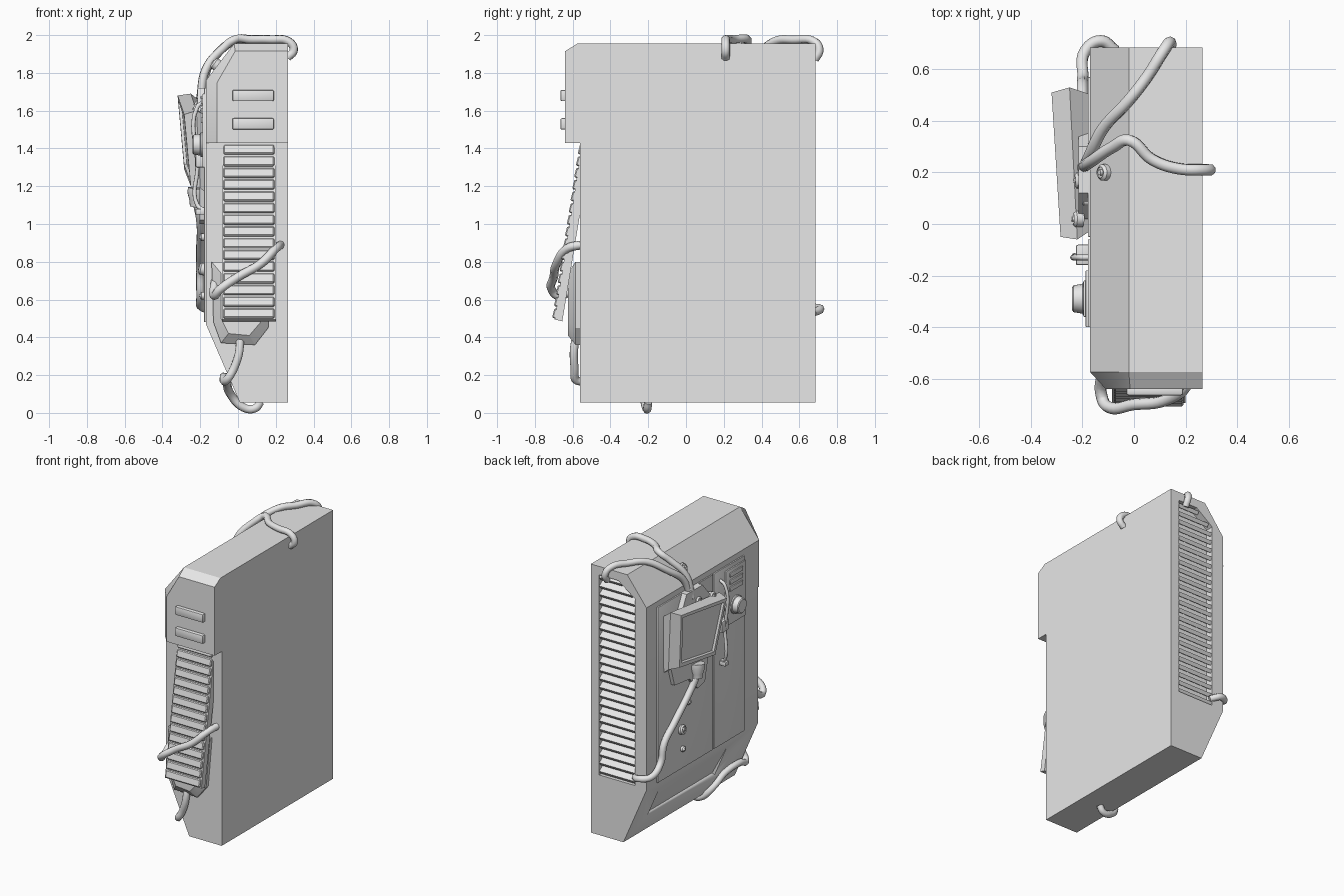
import bpy, bmesh, math
from mathutils import Vector, Matrix

old = bpy.data.objects.get("Cube")
if old:
    bpy.data.objects.remove(old, do_unlink=True)

grey = bpy.data.materials.new("plain_grey")
grey.use_nodes = True
grey.diffuse_color = (0.8, 0.8, 0.8, 1)
grey.node_tree.nodes["Principled BSDF"].inputs["Base Color"].default_value = (0.8, 0.8, 0.8, 1)


def finish(name, bm, angle=30):
    bmesh.ops.recalc_face_normals(bm, faces=bm.faces[:])
    mesh = bpy.data.meshes.new(name)
    bm.to_mesh(mesh)
    bm.free()
    mesh.materials.append(grey)
    ob = bpy.data.objects.new(name, mesh)
    bpy.context.collection.objects.link(ob)
    bpy.ops.object.select_all(action='DESELECT')
    ob.select_set(True)
    bpy.context.view_layer.objects.active = ob
    if angle:
        bpy.ops.object.shade_smooth_by_angle(angle=math.radians(angle))
    return ob


def add_loft(bm, rings):
    """Skin a stack of equal-length rings and cap both ends."""
    vs = [[bm.verts.new(p) for p in r] for r in rings]
    n = len(vs[0])
    for a, b in zip(vs, vs[1:]):
        for i in range(n):
            bm.faces.new((a[i], a[(i + 1) % n], b[(i + 1) % n], b[i]))
    bm.faces.new(vs[0])
    return bm.faces.new(vs[-1])


def loft(name, *rings, bevel=0):
    bm = bmesh.new()
    add_loft(bm, rings)
    if bevel:
        bmesh.ops.bevel(bm, geom=bm.edges[:], offset=bevel, segments=2, affect='EDGES', profile=0.5)
    return finish(name, bm)


def at_y(pts, y):
    return [(x, y, z) for x, z in pts]


def at_x(pts, x):
    return [(x, y, z) for y, z in pts]


def add_box(bm, center, size, rot=None):
    m = Matrix.Translation(center) @ (rot or Matrix()) @ Matrix.Diagonal((*size, 1))
    bmesh.ops.create_cube(bm, size=1, matrix=m)


def box(name, lo, hi, bevel=0):
    lo, hi = Vector(lo), Vector(hi)
    bm = bmesh.new()
    add_box(bm, (lo + hi) / 2, hi - lo)
    if bevel:
        bmesh.ops.bevel(bm, geom=bm.edges[:], offset=bevel, segments=2, affect='EDGES', profile=0.5)
    return finish(name, bm)


def cut(ob, cutter):
    mod = ob.modifiers.new("cut", 'BOOLEAN')
    mod.object = cutter
    mod.solver = 'EXACT'
    cutter.hide_render = True
    cutter.hide_viewport = True


def cable(name, pts, radius=0.023):
    cu = bpy.data.curves.new(name, 'CURVE')
    cu.dimensions = '3D'
    cu.bevel_depth, cu.bevel_resolution, cu.resolution_u = radius, 2, 6
    cu.use_fill_caps = True
    sp = cu.splines.new('BEZIER')
    sp.bezier_points.add(len(pts) - 1)
    for bp, p in zip(sp.bezier_points, pts):
        bp.co = p
        bp.handle_left_type = bp.handle_right_type = 'AUTO'
    cu.materials.append(grey)
    ob = bpy.data.objects.new(name, cu)
    bpy.context.collection.objects.link(ob)


def knob(name, pos, direction, profile):
    """Turned part: profile is a list of (radius, height along direction)."""
    rot = Vector(direction).to_track_quat('Z', 'Y')
    ring = lambda r, h: [Vector(pos) + rot @ Vector((r * math.cos(t), r * math.sin(t), h))
                         for t in (math.tau * i / 16 for i in range(16))]
    loft(name, *[ring(r, h) for r, h in profile])


# Cabinet body with sloped top and bottom edges
shape = [(0.265, 0.055), (0.265, 1.955), (-0.02, 1.955), (-0.17, 1.76), (-0.17, 0.47), (0.01, 0.055)]
body = loft("cabinet_body", at_y(shape, -0.56), at_y(shape, 0.685))

# Recesses for the rear vent and the slot on the lower slope
vent = [(0.2, 0.48), (0.2, 1.895), (0.05, 1.895), (-0.08, 1.80), (-0.08, 0.48)]
cut(body, loft("rear_vent_cutter", at_y(vent, 0.63), at_y(vent, 0.75)))
slot = [(-0.2, 0.40), (-0.15, 0.42), (-0.03, 0.2), (-0.08, 0.17)]
cut(body, loft("slot_cutter", at_y(slot, -0.25), at_y(slot, 0.5)))

# Rear louvres, shortened where the opening is clipped
bm = bmesh.new()
count = 24
tilt = Matrix.Rotation(math.radians(-35), 4, 'X')
for i in range(count):
    z = 0.51 + i * 1.37 / (count - 1)
    left = -0.08 if z < 1.8 else -0.08 + (z - 1.8) * 1.37
    add_box(bm, ((0.2 + left) / 2, 0.655, z), (0.2 - left, 0.052, 0.026), tilt)
finish("rear_louvres", bm)

# Hood on the upper front, tapering to its front face
hood = [(0.265, 1.43), (0.265, 1.955), (-0.02, 1.955), (-0.17, 1.76), (-0.17, 1.43)]
face = [(0.265, 1.43), (0.265, 1.915), (-0.015, 1.915), (-0.11, 1.75), (-0.11, 1.43)]
loft("front_hood", at_y(hood, -0.55), at_y(hood, -0.575), at_y(face, -0.64))
for z in (1.53, 1.68):
    box("hood_button", (-0.03, -0.665, z - 0.03), (0.19, -0.63, z + 0.03), 0.008)

# Tilted front vent with slats
side = [(-0.55, 1.425), (-0.695, 0.495), (-0.655, 0.485), (-0.50, 1.425)]
loft("front_vent_frame", at_x(side, -0.085), at_x(side, 0.2))
bm = bmesh.new()
lean = Matrix.Rotation(math.radians(-14), 4, 'X')
for i in range(15):
    t = (i + 0.5) / 15
    add_box(bm, (0.0575, -0.697 + 0.145 * t, 0.495 + 0.93 * t), (0.27, 0.022, 0.052), lean)
bmesh.ops.bevel(bm, geom=bm.edges[:], offset=0.006, segments=1, affect='EDGES')
finish("front_vent_slats", bm)

# Lumpy housing behind the lower end of the front vent
lump = [(-0.14, 0.8), (-0.13, 0.48), (-0.09, 0.37), (0.09, 0.36), (0.16, 0.45), (0.19, 0.8)]
tip = [(-0.09, 0.74), (-0.09, 0.5), (-0.05, 0.42), (0.06, 0.41), (0.12, 0.48), (0.15, 0.74)]
loft("vent_housing", at_y(lump, -0.55), at_y(lump, -0.585), at_y(tip, -0.625))

# Twin doors on the detailed side
for lo, hi in ((-0.4, -0.06), (-0.05, 0.57)):
    box("side_door", (-0.179, lo, 0.48), (-0.165, hi, 1.72), 0.003)

# Control plate, large knob, keys and lever
box("control_plate", (-0.188, -0.4, 1.3), (-0.17, -0.18, 1.69), 0.004)
knob("control_knob", (-0.185, -0.29, 1.42), (-1, 0, 0),
     [(0.065, 0), (0.065, 0.012), (0.058, 0.015), (0.052, 0.05), (0.045, 0.055)])
for z in (1.55, 1.6, 1.65):
    box("control_key", (-0.196, -0.36, z - 0.015), (-0.18, -0.22, z + 0.015), 0.003)
cable("lever_rod", [(-0.17, -0.13, 1.65), (-0.215, -0.13, 1.62), (-0.215, -0.13, 1.3),
                    (-0.215, -0.13, 1.1), (-0.17, -0.15, 1.07)], 0.011)
box("lever_block", (-0.225, -0.16, 1.3), (-0.17, -0.08, 1.38), 0.008)
box("lever_foot", (-0.225, -0.16, 1.05), (-0.17, -0.12, 1.08), 0.005)

# Tilted monitor with a sunk screen
back = [(-0.16, 0.5, 1.62), (-0.16, -0.02, 1.57), (-0.16, 0.02, 1.16), (-0.16, 0.5, 1.22)]
mid = [(-0.25, 0.53, 1.69), (-0.22, -0.06, 1.6), (-0.20, 0.0, 1.19), (-0.22, 0.51, 1.27)]
front = [(-0.32, 0.51, 1.68), (-0.285, -0.05, 1.58), (-0.25, 0.03, 1.2), (-0.285, 0.48, 1.29)]
bm = bmesh.new()
glass = add_loft(bm, [back, mid, front])
bmesh.ops.recalc_face_normals(bm, faces=bm.faces[:])
bmesh.ops.inset_individual(bm, faces=[glass], thickness=0.035, depth=0)
bmesh.ops.inset_individual(bm, faces=[glass], thickness=0.006, depth=-0.015)
finish("monitor", bm)

# Mount above the monitor and bracket with cable socket below it
neck = [(0.36, 1.6), (0.3, 1.72), (0.12, 1.72), (0.02, 1.6)]
loft("monitor_mount", at_x(neck, -0.165), at_x(neck, -0.215))
chin = [(0.46, 1.25), (0.42, 1.12), (0.25, 1.1), (0.16, 1.0), (0.08, 1.02), (0.03, 1.25)]
loft("monitor_bracket", at_x(chin, -0.165), at_x(chin, -0.205))
knob("cable_socket", (-0.215, 0.18, 1.19), (-0.1, 0.1, -1),
     [(0.05, 0), (0.05, 0.03), (0.035, 0.07), (0.03, 0.1)])

# Round bolts and studs
stud = [(0.032, -0.01), (0.032, 0.018), (0.022, 0.028), (0.022, 0.022), (0.012, 0.022), (0.01, 0.032)]
for y, z, x in ((0.17, 1.62, -0.205), (0.02, 1.6, -0.21), (0.31, 0.76, -0.18)):
    knob("stud", (x, y, z), (-1, 0, 0.25), stud)
knob("slope_stud", (-0.11, 0.2, 1.84), (-0.79, 0, 0.61), stud)
for y, z in ((0.24, 0.93), (0.09, 1.66), (0.3, 0.62)):
    knob("small_stud", (-0.18, y, z), (-1, 0, 0), [(r * 0.6, h * 0.8) for r, h in stud])

# Loose cables
cable("top_cable_rear", [(-0.19, 0.22, 1.66), (-0.17, 0.27, 1.8), (-0.12, 0.37, 1.89), (-0.02, 0.48, 1.97),
                         (0.05, 0.57, 1.975), (0.12, 0.68, 1.965), (0.14, 0.705, 1.92), (0.14, 0.68, 1.87)])
cable("top_cable_side", [(-0.2, 0.22, 1.66), (-0.17, 0.24, 1.82), (-0.08, 0.3, 1.93), (-0.02, 0.325, 1.975),
                         (0.07, 0.25, 1.977), (0.17, 0.215, 1.977), (0.27, 0.21, 1.965),
                         (0.295, 0.21, 1.92), (0.26, 0.21, 1.88)])
cable("lower_rear_cable", [(-0.22, 0.18, 1.12), (-0.2, 0.23, 1.02), (-0.2, 0.42, 0.85), (-0.2, 0.53, 0.75),
                           (-0.198, 0.57, 0.62), (-0.19, 0.67, 0.56), (-0.13, 0.71, 0.55), (-0.07, 0.67, 0.53)])
cable("front_cable", [(0.225, -0.55, 0.89), (0.2, -0.63, 0.87), (0.12, -0.685, 0.79), (0.0, -0.7, 0.72),
                      (-0.1, -0.71, 0.65), (-0.125, -0.67, 0.62), (-0.12, -0.56, 0.7)])
cable("bottom_cable", [(0.0, -0.57, 0.43), (0.01, -0.59, 0.36), (-0.02, -0.59, 0.24), (-0.065, -0.575, 0.17),
                       (-0.075, -0.5, 0.19), (-0.06, -0.35, 0.17), (-0.04, -0.24, 0.1),
                       (0.03, -0.21, 0.028), (0.09, -0.205, 0.024), (0.12, -0.2, 0.06)])
